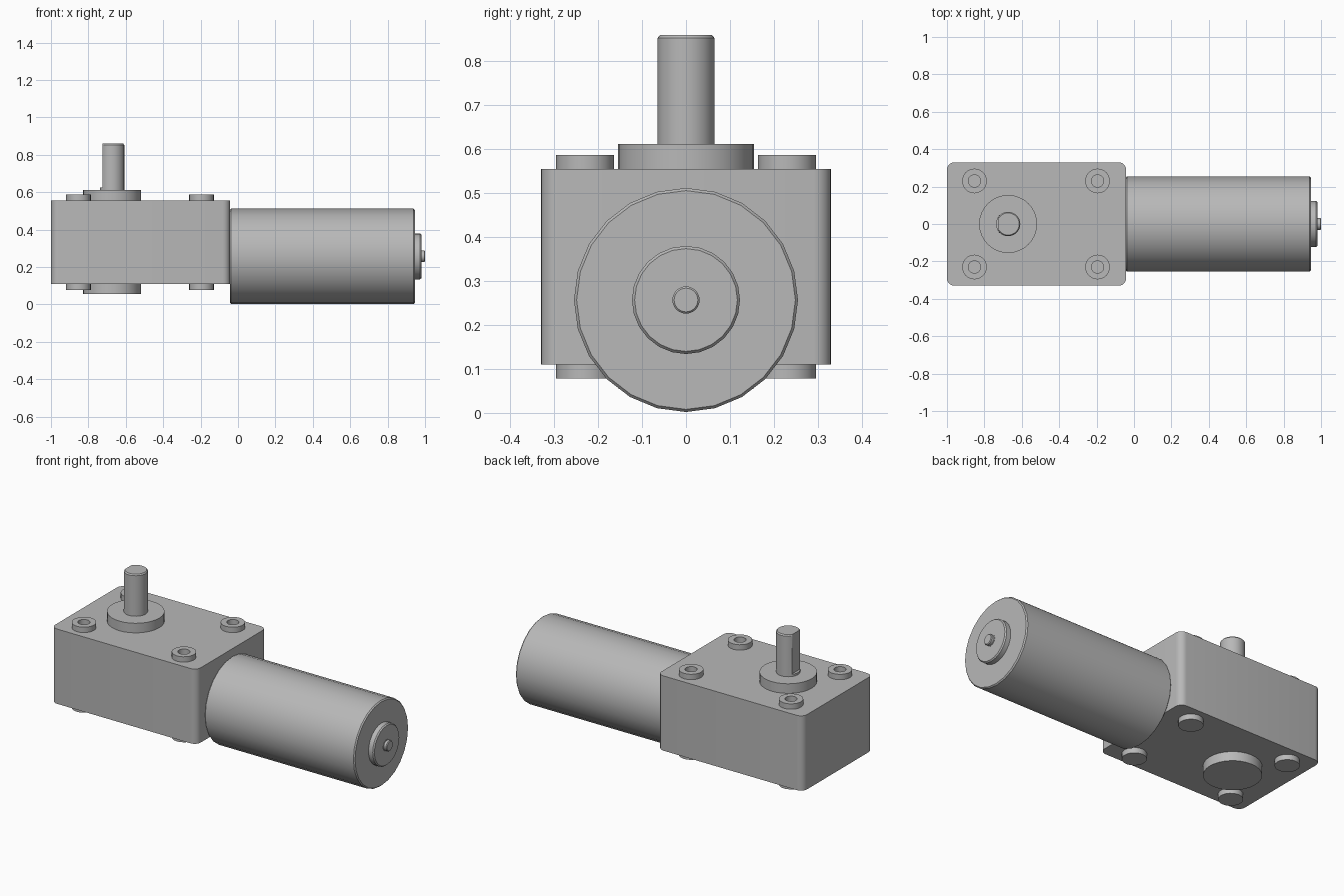
import bpy, bmesh, math
from mathutils import Matrix

cube = bpy.data.objects.get("Cube")
if cube:
    bpy.data.objects.remove(cube, do_unlink=True)

# Single plain metal colour
metal = bpy.data.materials.new("grey metal")
metal.use_nodes = True
colour = (0.48, 0.48, 0.48, 1)
metal.diffuse_color = colour
metal.node_tree.nodes["Principled BSDF"].inputs["Base Color"].default_value = colour


def finish(name, bm):
    bmesh.ops.recalc_face_normals(bm, faces=bm.faces)
    mesh = bpy.data.meshes.new(name)
    bm.to_mesh(mesh)
    bm.free()
    mesh.materials.append(metal)
    obj = bpy.data.objects.new(name, mesh)
    bpy.context.collection.objects.link(obj)
    bpy.ops.object.select_all(action="DESELECT")
    obj.select_set(True)
    bpy.context.view_layer.objects.active = obj
    bpy.ops.object.shade_smooth_by_angle(angle=math.radians(30))
    return obj


def lathe(name, profile, matrix, sides=24, flat=None, flat_from=0):
    """Turn (radius, height) points about z, with an optional flat on -x."""
    bm = bmesh.new()
    rings = []
    for r, h in profile:
        ring = []
        for i in range(sides):
            a = math.tau * i / sides
            x = r * math.cos(a)
            if flat is not None and h >= flat_from:
                x = max(x, -flat)
            ring.append(bm.verts.new((x, r * math.sin(a), h)))
        rings.append(ring)
    for low, high in zip(rings, rings[1:]):
        for i in range(sides):
            j = (i + 1) % sides
            bm.faces.new((low[i], low[j], high[j], high[i]))
    bm.faces.new(rings[0])
    bm.faces.new(rings[-1])
    bmesh.ops.transform(bm, matrix=matrix, verts=bm.verts)
    return finish(name, bm)


# Gearbox housing with rounded upright edges
left, right, half_depth, base, lid = -1.0, -0.042, 0.33, 0.11, 0.555
bm = bmesh.new()
bmesh.ops.create_cube(bm, size=1)
bmesh.ops.scale(bm, vec=(right - left, 2 * half_depth, lid - base), verts=bm.verts)
bmesh.ops.translate(bm, vec=((left + right) / 2, 0, (base + lid) / 2), verts=bm.verts)
upright = [e for e in bm.edges if abs(e.verts[0].co.z - e.verts[1].co.z) > 0.1]
bmesh.ops.bevel(bm, geom=upright, offset=0.04, segments=6, profile=0.5, affect="EDGES")
finish("gearbox_housing", bm)

# Motor can, end boss and rear shaft tip, along +x
along_x = Matrix.Translation((0, 0, 0.257)) @ Matrix.Rotation(math.pi / 2, 4, "Y")
lathe("motor_can", [(0.25, right), (0.255, right + 0.005),
                    (0.255, 0.938), (0.249, 0.945)], along_x)
lathe("motor_end_boss", [(0.123, 0.94), (0.123, 0.973), (0.117, 0.98)], along_x)
lathe("motor_shaft_tip", [(0.035, 0.975), (0.035, 0.982), (0.031, 0.982),
                          (0.031, 0.996), (0.027, 1.0)], along_x)

# Output shaft with its flat, and the bearing collars
output = Matrix.Translation((-0.673, 0, 0))
lathe("bearing_collar_top", [(0.155, lid - 0.01), (0.155, 0.612)], output, 32)
lathe("bearing_collar_bottom", [(0.155, 0.055), (0.155, base + 0.01)], output, 32)
lathe("output_shaft", [(0.065, 0.6), (0.065, 0.625), (0.065, 0.626),
                       (0.065, 0.853), (0.059, 0.86)],
      output, 48, flat=0.051, flat_from=0.6255)

# Mounting bosses: hollow on top, solid underneath
for side, y in (("front", -0.23), ("back", 0.23)):
    for end, x in (("right", -0.853), ("left", -0.195)):
        place = Matrix.Translation((x, y, 0))
        lathe(f"top_boss_{side}_{end}",
              [(0.066, lid - 0.01), (0.066, 0.587), (0.033, 0.587), (0.033, lid + 0.001)],
              place)
        lathe(f"bottom_boss_{side}_{end}",
              [(0.066, 0.078), (0.066, base + 0.01)], place)
